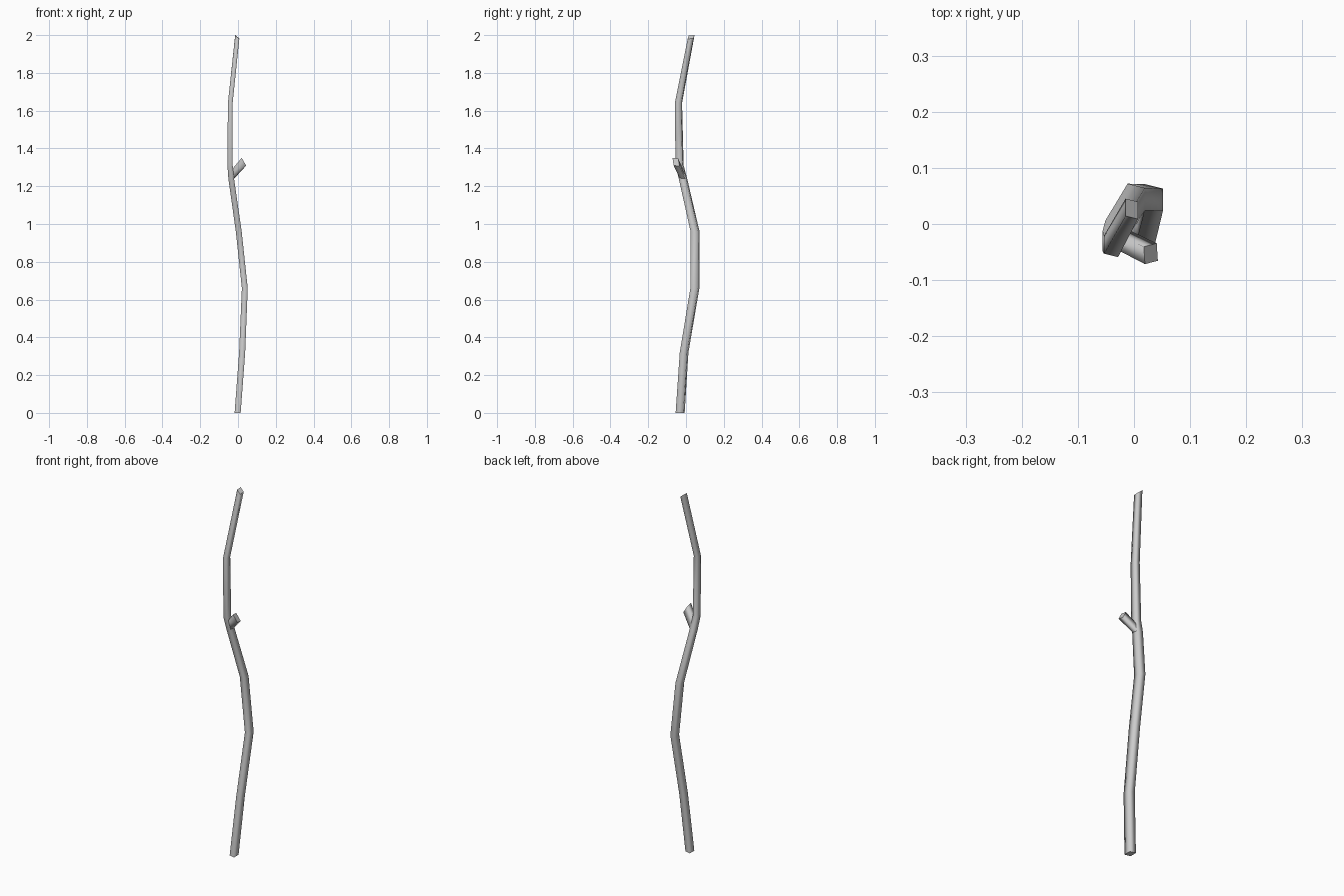
import bpy
from mathutils import Vector

if "Cube" in bpy.data.objects:
    bpy.data.objects.remove(bpy.data.objects["Cube"])


def sweep(name, rings):
    """Skin a four-sided tube through rings of (centre, half-axis a, half-axis b)."""
    verts = []
    for c, a, b in rings:
        c, a, b = Vector(c), Vector(a), Vector(b)
        verts += [c - a - b, c + a - b, c + a + b, c - a + b]
    faces = []
    for r in range(len(rings) - 1):
        for i in range(4):
            j = (i + 1) % 4
            faces.append((4 * r + i, 4 * r + j, 4 * r + 4 + j, 4 * r + 4 + i))
    n = 4 * len(rings)
    caps = [(3, 2, 1, 0), (n - 4, n - 3, n - 2, n - 1)]
    mesh = bpy.data.meshes.new(name)
    mesh.from_pydata(verts, [], faces + caps)
    # Smooth sides, flat cut ends
    for p in mesh.polygons:
        p.use_smooth = p.index < len(faces)
    mesh.update()
    obj = bpy.data.objects.new(name, mesh)
    bpy.context.collection.objects.link(obj)
    return obj


# Main stick: x, y, z, half width, half depth
path = [
    (-0.002, -0.031, 0.00, 0.0160, 0.0200),
    (0.022, -0.010, 0.32, 0.0160, 0.0190),
    (0.036, 0.047, 0.66, 0.0155, 0.0200),
    (0.004, 0.048, 0.96, 0.0155, 0.0200),
    (-0.036, -0.016, 1.24, 0.0150, 0.0185),
    (-0.042, -0.034, 1.31, 0.0140, 0.0180),
    (-0.041, -0.040, 1.64, 0.0125, 0.0160),
    (-0.004, 0.027, 1.99, 0.0110, 0.0155),
]
rings = [((x, y, z), (hx, -0.25 * hx, 0), (0, hy, 0)) for x, y, z, hx, hy in path]
# Slanted cut at the tip
c, a, b = rings[-1]
rings[-1] = (c, (a[0], a[1], -0.009), (0, b[1], 0.001))
sweep("stick", rings)

# Short side twig with a slanted cut
sweep("side_twig", [
    ((-0.036, -0.020, 1.253), (0.010, 0.003, -0.017), (0.001, 0.014, -0.001)),
    ((0.030, -0.053, 1.328), (0.0115, 0.003, -0.020), (-0.001, 0.0155, -0.002)),
])
